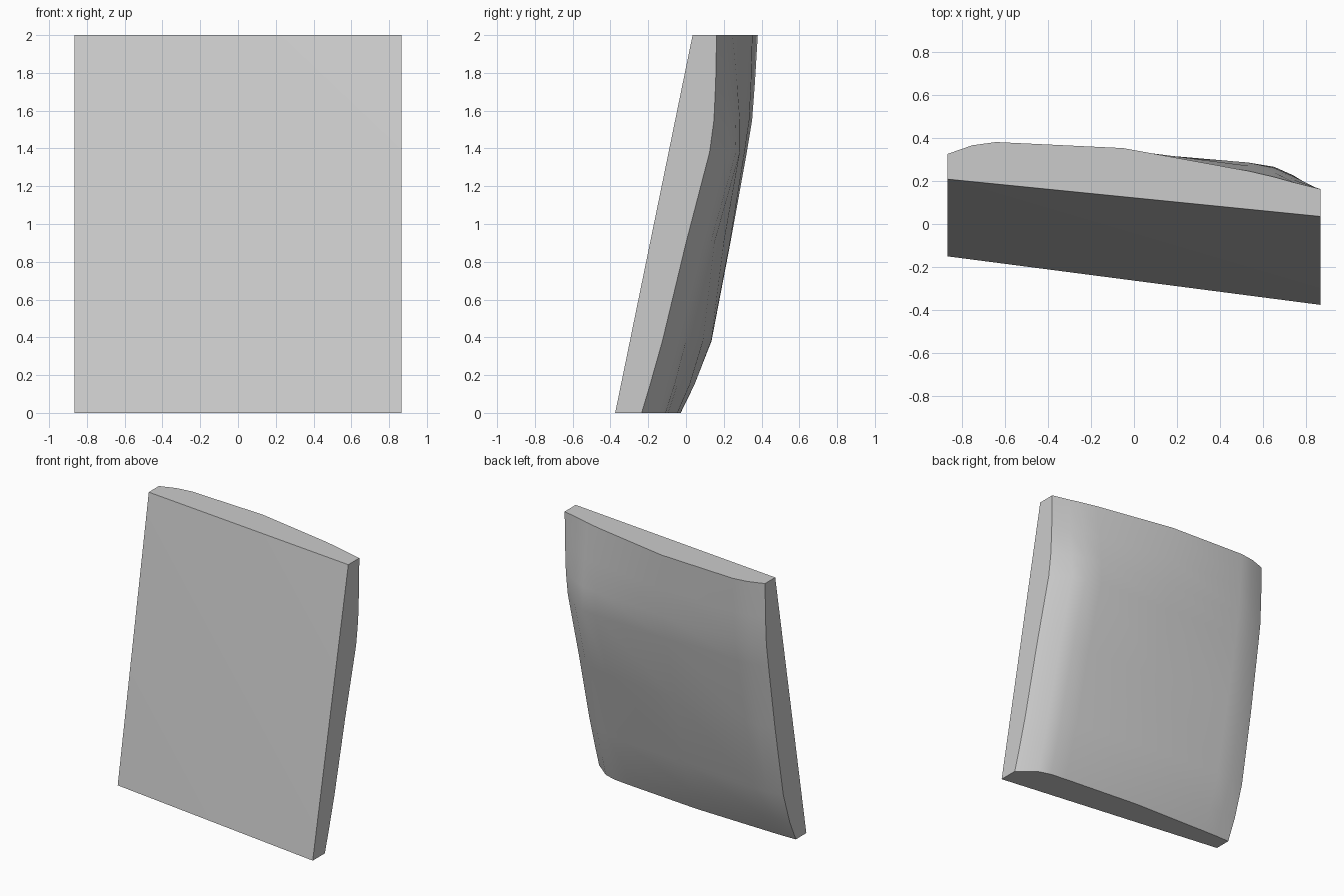
import bpy, bmesh, math

if "Cube" in bpy.data.objects:
    bpy.data.objects.remove(bpy.data.objects["Cube"])

# Stations across the width and up the height of the padded back
XS = [-0.865, -0.75, -0.64, -0.05, 0.53, 0.65, 0.74, 0.865]
# height: depth (y) of the bulging surface at each width station
ROWS = {
    0.00: [-.03, -.028, -.03, -.045, -.095, -.108, -.135, -.235],
    0.15: [.04, .045, .045, .02, -.045, -.06, -.09, -.19],
    0.38: [.115, .135, .133, .09, .02, 0, -.03, -.125],
    0.90: [.21, .235, .232, .2, .15, .13, .095, 0],
    1.38: [.285, .315, .322, .31, .285, .265, .225, .125],
    1.55: [.31, .345, .35, .335, .285, .26, .22, .148],
    1.75: [.32, .355, .365, .345, .27, .24, .205, .157],
    2.00: [.325, .365, .38, .352, .246, .218, .193, .162],
}

bm = bmesh.new()

# Bulging back surface
grid = [[bm.verts.new((x, y, z)) for x, y in zip(XS, ys)] for z, ys in ROWS.items()]
for low, high in zip(grid, grid[1:]):
    for i in range(len(XS) - 1):
        bm.faces.new((low[i], low[i + 1], high[i + 1], high[i]))

# Flat leaning front, split along its diagonal
bl, br, tr, tl = [bm.verts.new(p) for p in (
    (-.865, -.15, 0), (.865, -.375, 0), (.865, .035, 2), (-.865, .208, 2))]
bm.faces.new((bl, br, tl))
bm.faces.new((br, tr, tl))

# Flat rims: bottom, top, left, right
bm.faces.new([bl, br] + grid[0][::-1])
bm.faces.new([tl, tr] + grid[-1][::-1])
bm.faces.new([bl, tl] + [r[0] for r in grid[::-1]])
bm.faces.new([br, tr] + [r[-1] for r in grid[::-1]])
bmesh.ops.recalc_face_normals(bm, faces=bm.faces)

mesh = bpy.data.meshes.new("padded_panel")
bm.to_mesh(mesh)
bm.free()
panel = bpy.data.objects.new("padded_panel", mesh)
bpy.context.collection.objects.link(panel)

# Smooth bulge with crisp rims
bpy.context.view_layer.objects.active = panel
panel.select_set(True)
bpy.ops.object.shade_smooth_by_angle(angle=math.radians(35))
